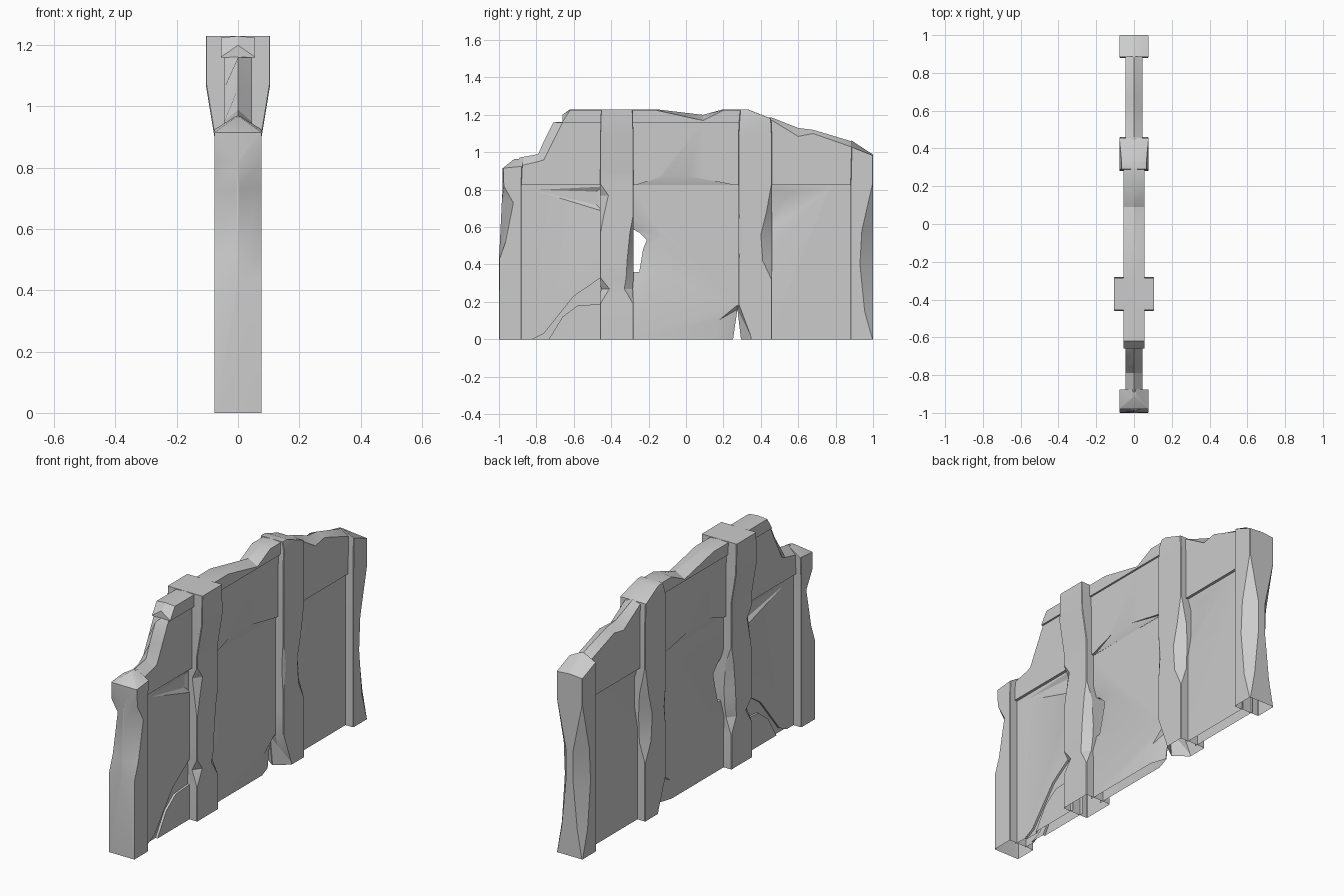
import bpy, bmesh, math

if "Cube" in bpy.data.objects:
    bpy.data.objects.remove(bpy.data.objects["Cube"])

stone = bpy.data.materials.new("grey_stone")
stone.diffuse_color = (0.6, 0.6, 0.6, 1)
stone.use_nodes = True
stone.node_tree.nodes["Principled BSDF"].inputs["Base Color"].default_value = stone.diffuse_color
parts = []


def finish(name, bm, cutter=False):
    bmesh.ops.recalc_face_normals(bm, faces=bm.faces)
    me = bpy.data.meshes.new(name)
    bm.to_mesh(me)
    bm.free()
    me.materials.append(stone)
    ob = bpy.data.objects.new(name, me)
    bpy.context.collection.objects.link(ob)
    if cutter:
        ob.hide_render = True
        ob.display_type = 'WIRE'
    else:
        parts.append(ob)
    return ob


def skin(name, rings):
    """Bridge equal rings of points into a closed solid."""
    bm = bmesh.new()
    vs = [[bm.verts.new(p) for p in r] for r in rings]
    n = len(vs[0])
    for a, b in zip(vs, vs[1:]):
        for i in range(n):
            j = (i + 1) % n
            bm.faces.new((a[i], a[j], b[j], b[i]))
    bm.faces.new(vs[0])
    bm.faces.new(vs[-1])
    return finish(name, bm)


def pillar(name, rows):
    """Rows: z, y0, y1, half width, chamfer (dy, dx) at y0 and at y1, slope."""
    rings = []
    for z, y0, y1, h, (a, b), (c, d), s in rows:
        pts = [(-h, y0 + a), (-h + b, y0), (h - b, y0), (h, y0 + a),
               (h, y1 - c), (h - d, y1), (-h + d, y1), (-h, y1 - c)]
        rings.append([(x, y, z + s * (y - (y0 + y1) / 2)) for x, y in pts])
    return skin(name, rings)


def prism(name, pts, x0, x1, mirror=True):
    """Cutter with a side outline, repeated on both faces of the wall."""
    bm = bmesh.new()
    for s in ((1, -1) if mirror else (1,)):
        a = [bm.verts.new((s * x0, y, z)) for y, z in pts]
        b = [bm.verts.new((s * x1, y, z)) for y, z in pts]
        bm.faces.new(a)
        bm.faces.new(b)
        for i in range(len(pts)):
            j = (i + 1) % len(pts)
            bm.faces.new((a[i], a[j], b[j], b[i]))
    return finish(name, bm, True)


def chip(name, pts, side):
    """Faceted chip cutter for one face of the wall."""
    bm = bmesh.new()
    vs = [bm.verts.new((side * x, y, z)) for x, y, z in pts]
    bmesh.ops.convex_hull(bm, input=vs)
    return finish(name, bm, True)


def chips(name, pts):
    return [chip(name + "_right", pts, 1), chip(name + "_left", pts, -1)]


def cut(ob, *cutters):
    for c in cutters:
        m = ob.modifiers.new(c.name, 'BOOLEAN')
        m.operation = 'DIFFERENCE'
        m.solver = 'EXACT'
        m.object = c


# Broken top line: y, ridge height, face height
TOP = [(-1, .91, .90), (-.9, .97, .925), (-.79, .99, .95), (-.76, 1.06, .96),
       (-.71, 1.16, 1.06), (-.66, 1.20, 1.16), (-.62, 1.23, 1.225),
       (-.16, 1.23, 1.225), (.09, 1.20, 1.17), (.2, 1.23, 1.225),
       (.32, 1.23, 1.225), (.37, 1.185, 1.18), (.46, 1.185, 1.17),
       (.6, 1.13, 1.085), (.68, 1.12, 1.10), (.88, 1.06, 1.03), (1, .98, .97)]


def height(y, k):
    for a, b in zip(TOP, TOP[1:]):
        if a[0] <= y <= b[0]:
            return a[k] + (b[k] - a[k]) * (y - a[0]) / (b[0] - a[0])


def course(name, y0, y1, half, bottom, top):
    """Stone course between two pillars following the broken top line."""
    rings = []
    for y in [y0] + [t[0] for t in TOP if y0 < t[0] < y1] + [y1]:
        r = max(bottom + .004, min(top, height(y, 1)))
        f = max(bottom + .002, min(top - .001, height(y, 2)))
        rings.append([(-half, y, bottom), (-half, y, f), (0, y, r),
                      (half, y, f), (half, y, bottom)])
    return skin(name, rings)


# Bays between the pillars
def lower_panel(name, y0, y1):
    return skin(name, [[(-.03, y, 0), (-.03, y, .83), (.03, y, .83), (.03, y, 0)]
                       for y in (y0, y1)])


front_panel = lower_panel("front_panel", -.89, -.44)
middle_panel = lower_panel("middle_panel", -.30, .30)
back_panel = lower_panel("back_panel", .44, .89)
course("front_band", -.89, -.44, .045, .825, 1.162)
middle_band = course("middle_band", -.30, .30, .045, .825, 1.162)
course("back_band", .44, .89, .045, .825, 1.3)
course("front_coping", -.66, -.44, .055, 1.16, 1.3)
course("middle_coping", -.30, .30, .055, 1.16, 1.3)

# Pillars with worn corners
N = (.003, .003)
W = .077
pillar("front_end_pillar", [
    (0, -1, -.88, W, N, N, 0), (.43, -1, -.88, W, (.003, .074), N, 0),
    (.52, -.995, -.88, W, (.03, .074), N, 0),
    (.73, -.985, -.88, W, (.062, .074), N, 0),
    (.82, -.98, -.88, W, (.006, .074), N, 0),
    (.92, -.98, -.875, W, N, N, .1),
    (.965, -.92, -.875, .01, N, N, .1)])
front_pillar = pillar("front_pillar", [
    (0, -.46, -.28, W, N, N, 0), (.19, -.46, -.28, W, N, N, 0),
    (.27, -.455, -.285, .072, (.045, .03), (.045, .03), 0),
    (.33, -.46, -.28, W, N, (.04, .04), 0),
    (.42, -.46, -.28, W, N, (.035, .045), 0),
    (.57, -.46, -.28, W, N, (.02, .035), 0),
    (.66, -.46, -.28, W, (.02, .015), N, 0),
    (.77, -.46, -.28, W, (.045, .03), N, 0),
    (.83, -.46, -.28, W, N, N, 0), (.90, -.46, -.28, W, N, N, 0),
    (1.07, -.46, -.28, .105, N, N, 0), (1.23, -.455, -.285, .105, N, N, 0)])
back_pillar = pillar("back_pillar", [
    (0, .28, .46, W, N, N, 0), (.32, .28, .46, W, N, N, 0),
    (.42, .28, .46, W, N, (.05, .035), 0),
    (.56, .28, .46, W, (.02, .01), (.06, .04), 0),
    (.68, .28, .46, W, N, (.03, .035), 0),
    (.83, .28, .46, W, N, N, 0), (1.08, .28, .46, W, N, N, 0),
    (1.18, .285, .455, W, N, N, 0),
    (1.23, .29, .33, .065, N, N, 0)])
pillar("back_end_pillar", [
    (0, .88, 1, W, N, N, 0), (.15, .88, 1, W, N, (.045, .03), 0),
    (.40, .88, 1, W, N, (.07, .055), 0),
    (.58, .88, 1, W, N, (.06, .055), 0),
    (.83, .88, 1, W, N, N, 0),
    (1.005, .885, 1, W, N, N, -.4),
    (1.025, .885, 1, .01, N, N, -.65)])

# Hole, cracks and spalled patches
hole = prism("hole_cutter", [(-.285, .36), (-.25, .36), (-.23, .48), (-.21, .53),
                             (-.25, .57), (-.285, .59)], -.1, .1, False)
spall = chips("hole_spall_cutter", [
    (.031, -.29, .27), (.031, -.17, .35), (.031, -.13, .55), (.031, -.20, .62),
    (.031, -.29, .65), (.01, -.29, .36), (.01, -.22, .48), (.01, -.28, .58)])
crack = prism("crack_cutter", [
    (-.84, -.01), (-.76, .03), (-.68, .13), (-.60, .23), (-.44, .34),
    (-.44, .19), (-.58, .18), (-.66, .12), (-.74, -.01)], .018, .1)
scratch = chips("scratch_cutter", [
    (.032, -.83, .80), (.032, -.44, .82), (.032, -.44, .68), (.032, -.56, .72),
    (.014, -.48, .79), (.014, -.48, .72)])
worn = chips("worn_patch_cutter", [
    (.032, .43, .824), (.032, .80, .824), (.032, .70, .78), (.032, .58, .66),
    (.032, .43, .46), (.012, .43, .76), (.012, .55, .78), (.012, .43, .58)])
arch = chips("arch_chip_cutter", [
    (.05, -.28, .82), (.05, .28, .82), (.05, -.07, .89),
    (.03, -.28, .82), (.03, .28, .82), (.03, -.07, .825)])
foot = chips("foot_chip_cutter", [
    (.09, -.02, -.01), (.09, .36, -.01), (.09, .27, .23),
    (.002, .25, -.01), (.002, .295, -.01), (.002, .275, .16)])
notch = prism("foot_notch_cutter", [(.25, -.01), (.275, .16), (.295, -.01)],
              -.1, .1, False)
cut(front_panel, crack, *scratch)
cut(middle_panel, hole, notch, *spall, *foot)
cut(back_panel, *worn)
cut(middle_band, *arch)
cut(back_pillar, notch, *foot)

# Apply the cuts, open the hollow base and drop faces hidden inside the pillars
HIDDEN = (-.89, -.44, -.30, .30, .44, .89)
for ob in parts:
    bpy.ops.object.select_all(action='DESELECT')
    ob.select_set(True)
    bpy.context.view_layer.objects.active = ob
    for m in list(ob.modifiers):
        bpy.ops.object.modifier_apply(modifier=m.name)
    bm = bmesh.new()
    bm.from_mesh(ob.data)
    gone = [f for f in bm.faces
            if all(abs(v.co.z) < 1e-4 for v in f.verts)
            or any(all(abs(v.co.y - y) < 1e-4 for v in f.verts) for y in HIDDEN)]
    bmesh.ops.delete(bm, geom=gone, context='FACES')
    bm.to_mesh(ob.data)
    bm.free()
    bpy.ops.object.shade_smooth_by_angle(angle=math.radians(25))
for ob in [o for o in bpy.data.objects if o.hide_render]:
    bpy.data.objects.remove(ob)
